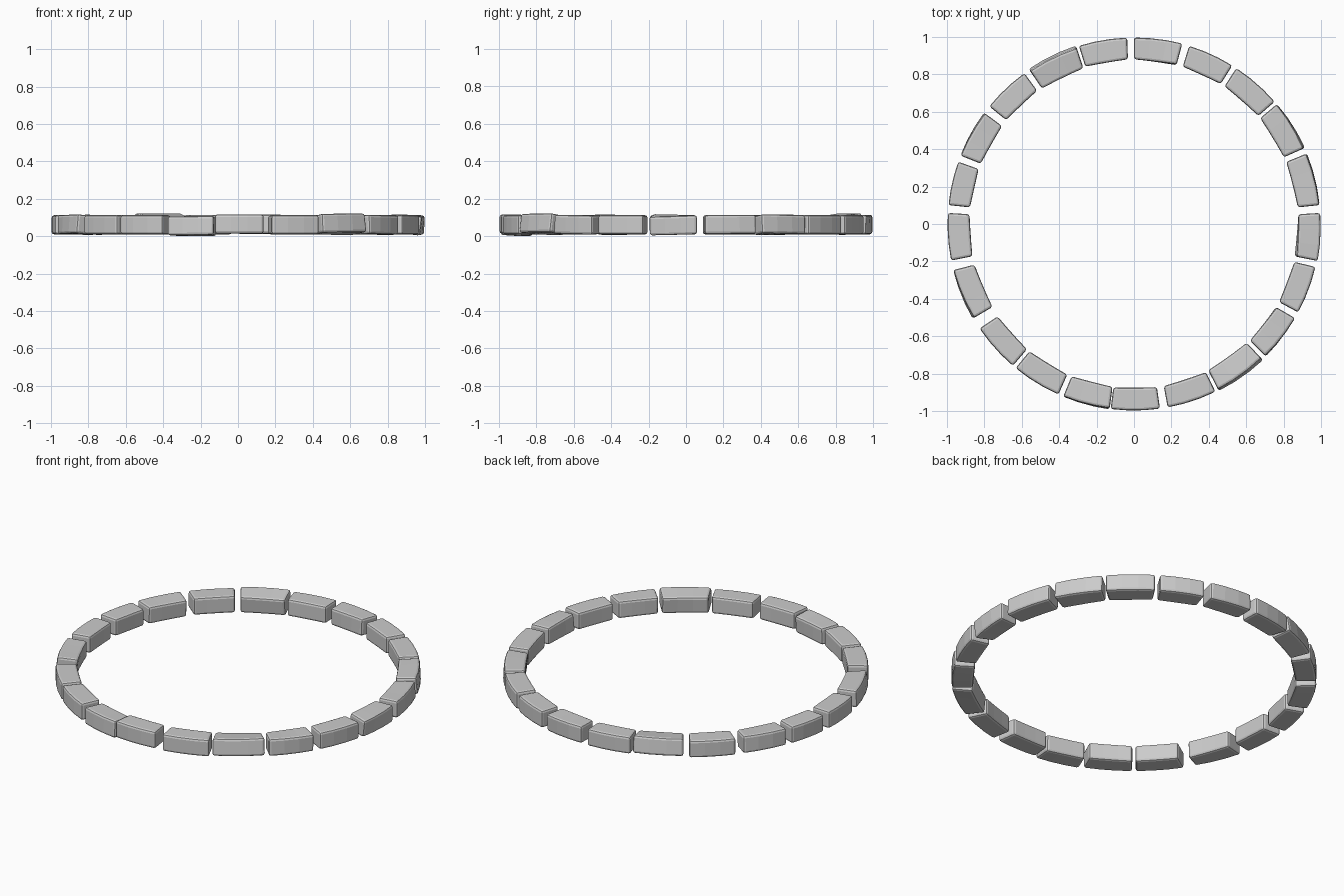
import bpy, bmesh
from math import radians, cos, sin

if "Cube" in bpy.data.objects:
    bpy.data.objects.remove(bpy.data.objects["Cube"])

# start and end angle of each stone, in degrees
SPANS = [(75, 90), (58.2, 72.8), (41, 56.7), (24, 40), (5.8, 22.2), (-11.4, 3.4),
         (-28.3, -13.3), (-45.2, -30.3), (-63.1, -46.5), (-79.6, -64.1), (-97.2, -82),
         (-112.3, -97.5), (-129.4, -113.9), (-145.9, -130.5), (-165.7, -149.6),
         (-183.4, -168.7), (160.5, 174.2), (143.4, 158.5), (126, 140.9),
         (108, 124.2), (92.1, 107.2)]
# roll at the start and end (degrees, positive lifts the outer edge) and height shift
TILT = {0: (-3, 1, .002), 3: (6, 1, 0), 4: (1, 3, 0), 5: (-8, 0, 0), 8: (6, 9, .003),
        11: (1, 4, -.007), 14: (1, 6, 0), 17: (4, 1, 0), 19: (9, 8, .004),
        7: (3, -2, 0), 10: (0, 0, .004)}
R_IN, R_OUT, HEIGHT, MID_Z = 0.881, 0.997, 0.102, 0.062
STEPS = 3


def stone(i, a0, a1):
    r0, r1, dz = TILT.get(i, (0, 0, 0))
    mid_r, half_w, half_h = (R_IN + R_OUT) / 2, (R_OUT - R_IN) / 2, HEIGHT / 2
    bm = bmesh.new()
    rings = []
    for s in range(STEPS + 1):
        t = s / STEPS
        a = radians(a0 + (a1 - a0) * t)
        roll = radians(r0 + (r1 - r0) * t)
        ring = []
        for u, v in ((-1, -1), (1, -1), (1, 1), (-1, 1)):
            x, z = u * half_w, v * half_h
            r = mid_r + x * cos(roll) - z * sin(roll)
            h = MID_Z + dz + x * sin(roll) + z * cos(roll)
            # inner side stays nearly straight
            if u < 0:
                r -= 0.006 * (1 - (2 * t - 1) ** 2)
            ring.append(bm.verts.new((r * cos(a), r * sin(a), h)))
        rings.append(ring)
    for p, q in zip(rings, rings[1:]):
        for k in range(4):
            n = (k + 1) % 4
            bm.faces.new((p[k], p[n], q[n], q[k]))
    bm.faces.new(rings[0])
    bm.faces.new(rings[-1][::-1])
    bmesh.ops.recalc_face_normals(bm, faces=bm.faces[:])
    # worn edges
    sharp = [e for e in bm.edges if e.calc_face_angle(0) > radians(45)]
    bmesh.ops.bevel(bm, geom=sharp, offset=0.013, segments=2, profile=0.5, affect='EDGES')
    mesh = bpy.data.meshes.new("ring_stone")
    bm.to_mesh(mesh)
    bm.free()
    ob = bpy.data.objects.new(f"ring_stone_{i + 1:02d}", mesh)
    bpy.context.collection.objects.link(ob)
    return ob


stones = [stone(i, a0, a1) for i, (a0, a1) in enumerate(SPANS)]

# rest the lowest stone on the ground
low = min(v.co.z for o in stones for v in o.data.vertices)
for o in stones:
    for v in o.data.vertices:
        v.co.z -= low
